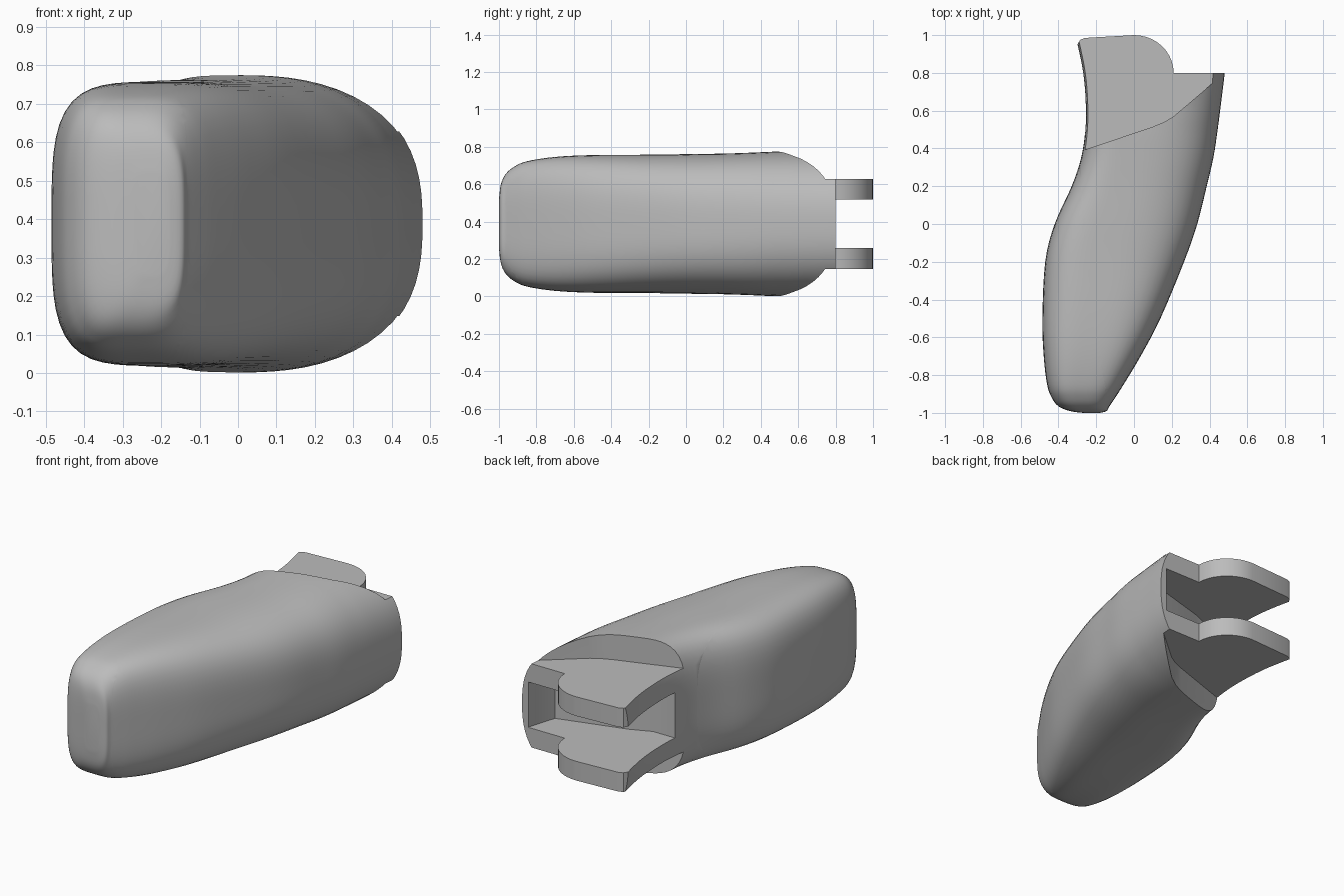
import bpy, bmesh, math
from mathutils import Vector

if "Cube" in bpy.data.objects:
    bpy.data.objects.remove(bpy.data.objects["Cube"])

ZC = 0.388  # mid height

grey = bpy.data.materials.new("mid grey")
grey.diffuse_color = (0.5, 0.5, 0.5, 1)
grey.use_nodes = True
grey.node_tree.nodes["Principled BSDF"].inputs["Base Color"].default_value = grey.diffuse_color


def make_object(name, bm):
    bmesh.ops.recalc_face_normals(bm, faces=bm.faces)
    mesh = bpy.data.meshes.new(name)
    bm.to_mesh(mesh)
    bm.free()
    mesh.materials.append(grey)
    obj = bpy.data.objects.new(name, mesh)
    bpy.context.collection.objects.link(obj)
    return obj


def prism(name, outline, z0, z1):
    """Vertical prism from a top-view outline, used as a cutter."""
    bm = bmesh.new()
    low = [bm.verts.new((x, y, z0)) for x, y in outline]
    high = [bm.verts.new((x, y, z1)) for x, y in outline]
    bm.faces.new(low)
    bm.faces.new(high)
    n = len(outline)
    for i in range(n):
        j = (i + 1) % n
        bm.faces.new((low[i], low[j], high[j], high[i]))
    obj = make_object(name, bm)
    obj.hide_render = True
    return obj


def cut(obj, cutter, operation='DIFFERENCE'):
    bpy.context.view_layer.objects.active = obj
    mod = obj.modifiers.new("cut", 'BOOLEAN')
    mod.operation = operation
    mod.solver = 'EXACT'
    mod.object = cutter
    bpy.ops.object.modifier_apply(modifier=mod.name)


# Body stations: y, left x, right x, half height
STATIONS = [Vector(s) for s in (
    (-1.00, -.27, -.18, .13), (-.99, -.34, -.145, .21), (-.965, -.40, -.13, .265),
    (-.92, -.435, -.10, .305), (-.85, -.46, -.055, .335), (-.70, -.478, .035, .358),
    (-.50, -.485, .14, .368), (-.20, -.47, .265, .370), (0, -.42, .335, .373),
    (.20, -.33, .385, .376), (.35, -.28, .42, .381), (.50, -.258, .443, .387),
    (.65, -.257, .462, .387), (.80, -.27, .48, .387), (.95, -.30, .49, .387),
    (1.05, -.325, .495, .387))]


def smooth_stations(steps):
    """Catmull-Rom interpolation between the stations."""
    out = []
    last = len(STATIONS) - 1
    for i in range(last):
        a, b, c, d = (STATIONS[min(max(i + k, 0), last)] for k in (-1, 0, 1, 2))
        for s in range(steps):
            t = s / steps
            out.append(0.5 * (2 * b + (c - a) * t + (2 * a - 5 * b + 4 * c - d) * t * t
                              + (3 * b - a - 3 * c + d) * t ** 3))
    out.append(STATIONS[-1])
    return out


def section(bm, station, count=72):
    """Rounded section, tight corners on the left and fuller on the right."""
    y, xl, xr, h = station
    back = min(max((y + 1) / 1.5, 0), 1)
    mid = xl + (xr - xl) * (0.47 - 0.12 * back)
    ring = []
    for k in range(count):
        a = 2 * math.pi * (k + 0.5) / count
        c, s = math.cos(a), math.sin(a)
        n = 3.8 - 1.2 * back if c > 0 else 3.8
        r = (abs(c) ** n + abs(s) ** n) ** (-1 / n)
        half = xr - mid if c > 0 else mid - xl
        ring.append(bm.verts.new((mid + half * r * c, y, ZC + h * r * s)))
    return ring


def loft_body(name):
    bm = bmesh.new()
    rings = [section(bm, s) for s in smooth_stations(4)]
    for p, q in zip(rings, rings[1:]):
        for i in range(len(p)):
            j = (i + 1) % len(p)
            bm.faces.new((p[i], p[j], q[j], q[i]))
    bm.faces.new(rings[0])
    bm.faces.new(rings[-1])
    return make_object(name, bm)


pad = loft_body("grip_pad")
shell = loft_body("shell_with_hinge_lugs")

# Curved seam splitting the pad from the shell
seam = prism("seam_cutter", [(-.305, .45), (-.29, .32), (-.27, 0), (-.24, -.35), (-.19, -.68),
                             (-.13, -.97), (-.12, -1.1), (-.8, -1.1), (-.8, .45)], -.3, 1.2)

# Shoulder steps above and below the lugs
shoulder = [(-.6, .28), (-.24, .4), (.10, .515), (.16, .54), (.21, .57), (.48, .8),
            (.6, .9), (.6, 1.3), (-.6, 1.3)]
upper = prism("upper_shoulder_cutter", shoulder, ZC + .24, 1.2)
lower = prism("lower_shoulder_cutter", shoulder, -.4, ZC - .24)

# Slot between the two lugs
slot = prism("slot_cutter", [(-.6, .47), (-.12, .47), (0, .52), (.39, .63), (.44, .79),
                             (.45, 1.3), (-.6, 1.3)], ZC - .13, ZC + .13)

# Rounded ends of the lugs
arc = [(.21 * math.cos(math.radians(t)), .8 + .2 * math.sin(math.radians(t)))
       for t in range(0, 91, 9)]
ends = prism("lug_end_cutter", [(.6, .8)] + arc + [(-.26, .985), (-.285, .975), (-.30, .95),
                                                  (-.6, .92), (-.6, 1.3), (.6, 1.3)], -.5, 1.3)

cut(pad, seam, 'INTERSECT')
for cutter in (seam, upper, lower, slot, ends):
    cut(shell, cutter)
for cutter in (seam, upper, lower, slot, ends):
    bpy.data.objects.remove(cutter, do_unlink=True)

# Smooth shading with crisp cut edges
for obj in (pad, shell):
    bpy.ops.object.select_all(action='DESELECT')
    obj.select_set(True)
    bpy.context.view_layer.objects.active = obj
    bpy.ops.object.shade_smooth_by_angle(angle=math.radians(30))
